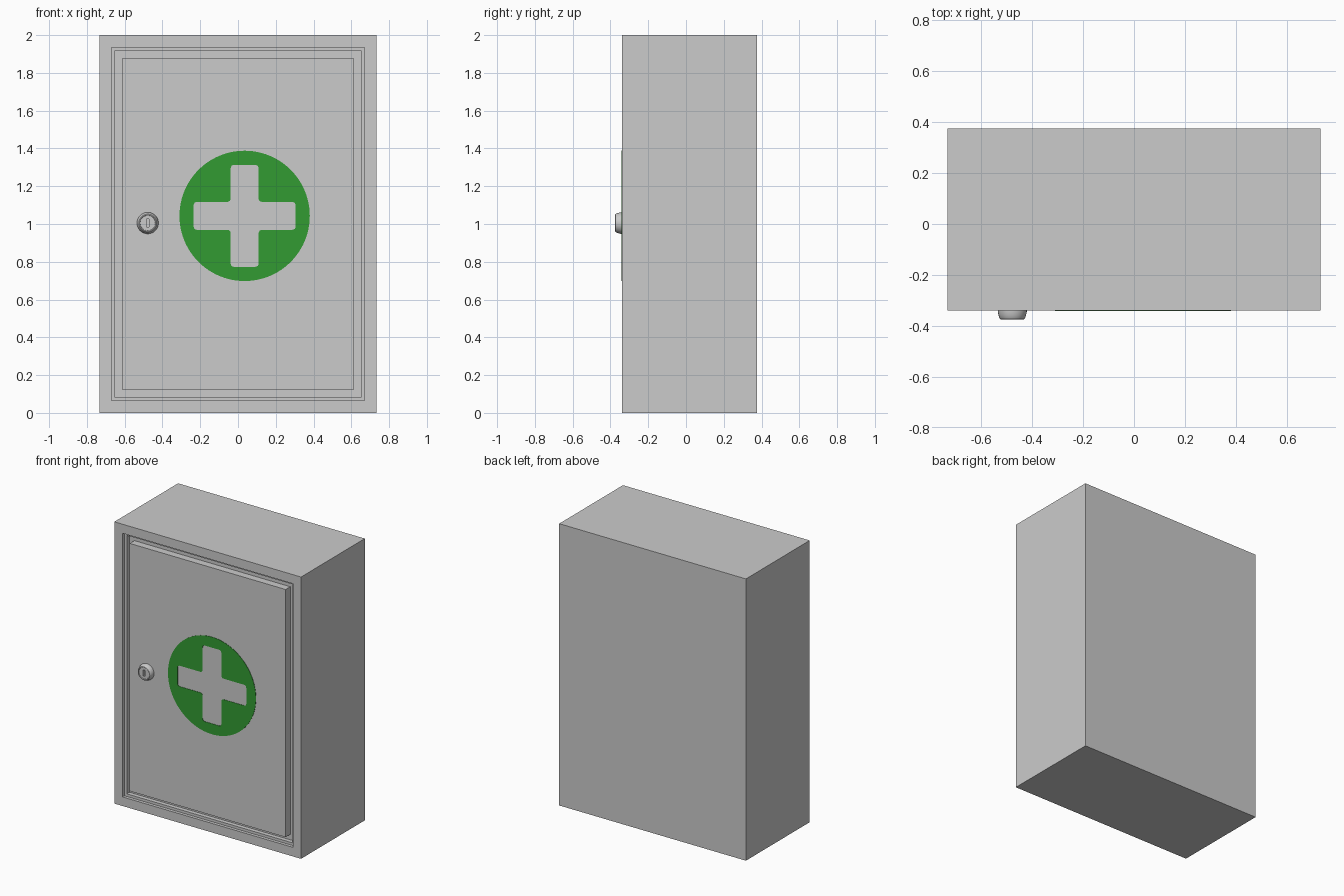
import bpy, bmesh, math
from mathutils import Vector, Matrix

if "Cube" in bpy.data.objects:
    bpy.data.objects.remove(bpy.data.objects["Cube"])

FRONT, BACK = -0.34, 0.375


def material(name, rgb):
    m = bpy.data.materials.new(name)
    m.diffuse_color = (*rgb, 1)
    m.use_nodes = True
    m.node_tree.nodes["Principled BSDF"].inputs["Base Color"].default_value = m.diffuse_color
    return m


GREY = material("light_grey_metal", (0.6, 0.6, 0.6))
GREEN = material("green_paint", (0.032, 0.325, 0.032))


def add_object(name, mesh, mat):
    ob = bpy.data.objects.new(name, mesh)
    bpy.context.collection.objects.link(ob)
    mesh.materials.clear()
    mesh.materials.append(mat)
    return ob


def finish(name, bm, mat):
    bmesh.ops.recalc_face_normals(bm, faces=bm.faces)
    me = bpy.data.meshes.new(name)
    bm.to_mesh(me)
    bm.free()
    return add_object(name, me, mat)


def box(x0, x1, y0, y1, z0, z1):
    bm = bmesh.new()
    bmesh.ops.create_cube(bm, size=1)
    bmesh.ops.scale(bm, vec=(x1 - x0, y1 - y0, z1 - z0), verts=bm.verts)
    bmesh.ops.translate(bm, vec=((x0 + x1) / 2, (y0 + y1) / 2, (z0 + z1) / 2), verts=bm.verts)
    return bm


def push_in(bm, face, depth):
    face = bmesh.ops.extrude_discrete_faces(bm, faces=[face])["faces"][0]
    bmesh.ops.translate(bm, vec=(0, depth, 0), verts=face.verts)
    return face


# Cabinet: front frame, stepped rebate, then the door pocket
bm = box(-0.733, 0.733, FRONT, BACK, 0, 2)
front = min(bm.faces, key=lambda f: f.calc_center_median().y)
bmesh.ops.inset_region(bm, faces=[front], thickness=0.091)
front = push_in(bm, front, 0.022)
bm.normal_update()
bmesh.ops.inset_region(bm, faces=[front], thickness=0.026)
push_in(bm, front, 0.03)
finish("cabinet_body", bm, GREY)

# Door, flush with the frame, with a narrow gap around it
finish("door", box(-0.612, 0.612, FRONT, FRONT + 0.052, 0.121, 1.879), GREY)


# Emblem: green disc with a rounded cross cut out of it
def rounded(points, r, steps=4):
    out = []
    pts = [Vector(p) for p in points]
    for i, p in enumerate(pts):
        a = p + (pts[i - 1] - p).normalized() * r
        b = p + (pts[(i + 1) % len(pts)] - p).normalized() * r
        for k in range(steps + 1):
            t = k / steps
            out.append(a * (1 - t) ** 2 + p * 2 * t * (1 - t) + b * t * t)
    return out


L, W = 0.27, 0.074
quarter = [(L, -W), (L, W), (W, W)]
cross = []
for q in range(4):
    rot = Matrix.Rotation(q * math.pi / 2, 2)
    cross += [rot @ Vector(p) for p in quarter]
disc = [Vector((math.cos(a), math.sin(a))) * 0.345
        for a in (i * math.tau / 96 for i in range(96))]

curve = bpy.data.curves.new("emblem_outline", "CURVE")
curve.dimensions = "2D"
curve.fill_mode = "BOTH"
curve.extrude = 0.0015
for loop in (disc, rounded(cross, 0.02)):
    s = curve.splines.new("POLY")
    s.points.add(len(loop) - 1)
    for pt, co in zip(s.points, loop):
        pt.co = (co.x, co.y, 0, 1)
    s.use_cyclic_u = True
tmp = bpy.data.objects.new("emblem_outline", curve)
bpy.context.collection.objects.link(tmp)
dg = bpy.context.evaluated_depsgraph_get()
mesh = bpy.data.meshes.new_from_object(tmp.evaluated_get(dg))
bpy.data.objects.remove(tmp)
mesh.transform(Matrix.Translation((0.035, FRONT - 0.001, 1.043)) @ Matrix.Rotation(math.pi / 2, 4, "X"))
add_object("emblem", mesh, GREEN)

# Lock: turned barrel with a dished face
LX, LZ = -0.478, 1.005
profile = [(0, -0.004), (0.057, -0.004), (0.057, 0.004), (0.054, 0.018), (0.050, 0.030),
           (0.047, 0.034), (0.043, 0.035), (0.041, 0.034), (0.040, 0.030), (0, 0.030)]
bm = bmesh.new()
vs = [bm.verts.new((LX + r, FRONT - d, LZ)) for r, d in profile]
es = [bm.edges.new(e) for e in zip(vs, vs[1:])]
bmesh.ops.spin(bm, geom=vs + es, cent=(LX, 0, LZ), axis=(0, 1, 0), angle=math.tau, steps=48)
bmesh.ops.remove_doubles(bm, verts=bm.verts, dist=1e-5)
lock = finish("lock_barrel", bm, GREY)

# Keyhole: slot cut into the barrel
cutter = finish("keyhole_cutter", box(LX - 0.007, LX + 0.007, FRONT - 0.06, FRONT - 0.012,
                                      LZ - 0.022, LZ + 0.022), GREY)
cutter.hide_render = True
mod = lock.modifiers.new("keyhole", "BOOLEAN")
mod.operation = "DIFFERENCE"
mod.object = cutter
mod.solver = "EXACT"
bpy.context.view_layer.objects.active = lock
lock.select_set(True)
bpy.ops.object.modifier_apply(modifier=mod.name)
bpy.data.objects.remove(cutter)
bpy.ops.object.shade_smooth_by_angle(angle=math.radians(35))
